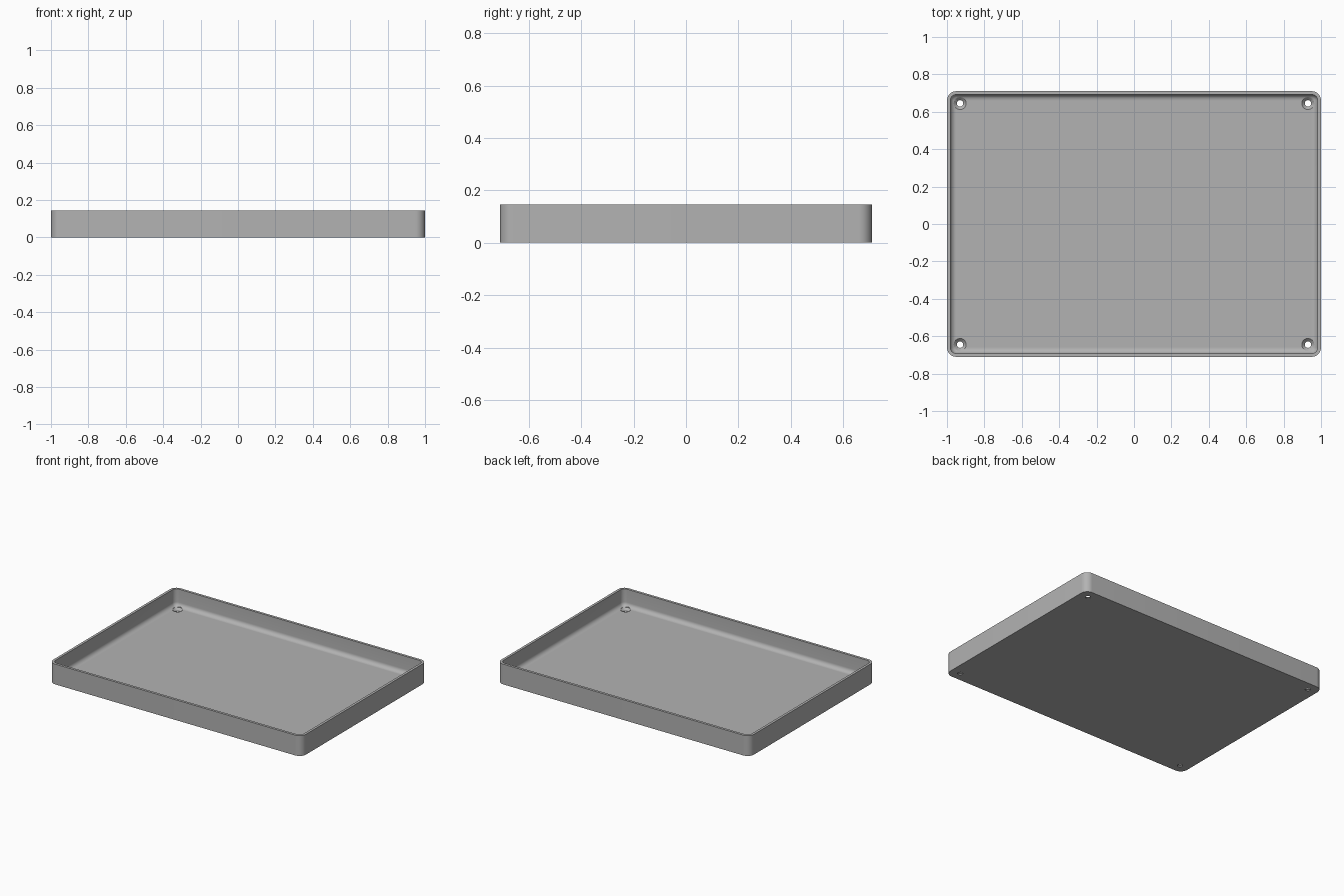
import bpy, bmesh
from math import cos, sin, pi, radians

cube = bpy.data.objects.get("Cube")
if cube:
    bpy.data.objects.remove(cube, do_unlink=True)

HALF_X, HALF_Y, HEIGHT = 1.0, 0.71, 0.145
CORNER, WALL, FLOOR, FILLET = 0.05, 0.018, 0.022, 0.03

grey = bpy.data.materials.new("plain grey")
grey.use_nodes = True
colour = (0.45, 0.45, 0.45, 1)
grey.diffuse_color = colour
grey.node_tree.nodes["Principled BSDF"].inputs["Base Color"].default_value = colour


def rounded_ring(bm, inset, z, steps=10):
    """Rounded rectangle of vertices, inset from the outer outline."""
    r = CORNER - inset
    ring = []
    for q, (sx, sy) in enumerate([(1, 1), (-1, 1), (-1, -1), (1, -1)]):
        for i in range(steps + 1):
            a = (q + i / steps) * pi / 2
            ring.append(bm.verts.new((sx * (HALF_X - CORNER) + r * cos(a),
                                      sy * (HALF_Y - CORNER) + r * sin(a), z)))
    return ring


def circle_ring(bm, cx, cy, r, z, n=32):
    return [bm.verts.new((cx + r * cos(2 * pi * i / n),
                          cy + r * sin(2 * pi * i / n), z)) for i in range(n)]


def skin(bm, rings):
    """Bridge consecutive rings and cap both ends."""
    for a, b in zip(rings, rings[1:]):
        for i in range(len(a)):
            j = (i + 1) % len(a)
            bm.faces.new((a[i], a[j], b[j], b[i]))
    bm.faces.new(rings[0][::-1])
    bm.faces.new(rings[-1])


def make_object(bm, name):
    bmesh.ops.recalc_face_normals(bm, faces=bm.faces)
    mesh = bpy.data.meshes.new(name)
    bm.to_mesh(mesh)
    bm.free()
    mesh.materials.append(grey)
    obj = bpy.data.objects.new(name, mesh)
    bpy.context.collection.objects.link(obj)
    return obj


# Tray: outer wall, rim, inner wall, then a rounded cove down to the floor
profile = [(0, 0), (0, HEIGHT), (WALL, HEIGHT)]
for i in range(9):
    a = i / 8 * pi / 2
    profile.append((WALL + FILLET * (1 - cos(a)), FLOOR + FILLET * (1 - sin(a))))
bm = bmesh.new()
skin(bm, [rounded_ring(bm, inset, z) for inset, z in profile])
tray = make_object(bm, "tray")

# Countersunk screw holes in the four corners
bm = bmesh.new()
for sx in (-1, 1):
    for sy in (-1, 1):
        skin(bm, [circle_ring(bm, sx * 0.93, sy * 0.645, r, z) for r, z in
                  [(0.017, -0.05), (0.017, 0.006), (0.034, FLOOR + 0.001), (0.034, 0.08)]])
cutter = make_object(bm, "screw_hole_cutter")
cutter.hide_render = True

cut = tray.modifiers.new("screw holes", 'BOOLEAN')
cut.operation = 'DIFFERENCE'
cut.solver = 'EXACT'
cut.object = cutter
bpy.ops.object.select_all(action='DESELECT')
bpy.context.view_layer.objects.active = tray
tray.select_set(True)
bpy.ops.object.modifier_apply(modifier=cut.name)
bpy.data.objects.remove(cutter, do_unlink=True)
bpy.ops.object.shade_smooth_by_angle(angle=radians(30))
